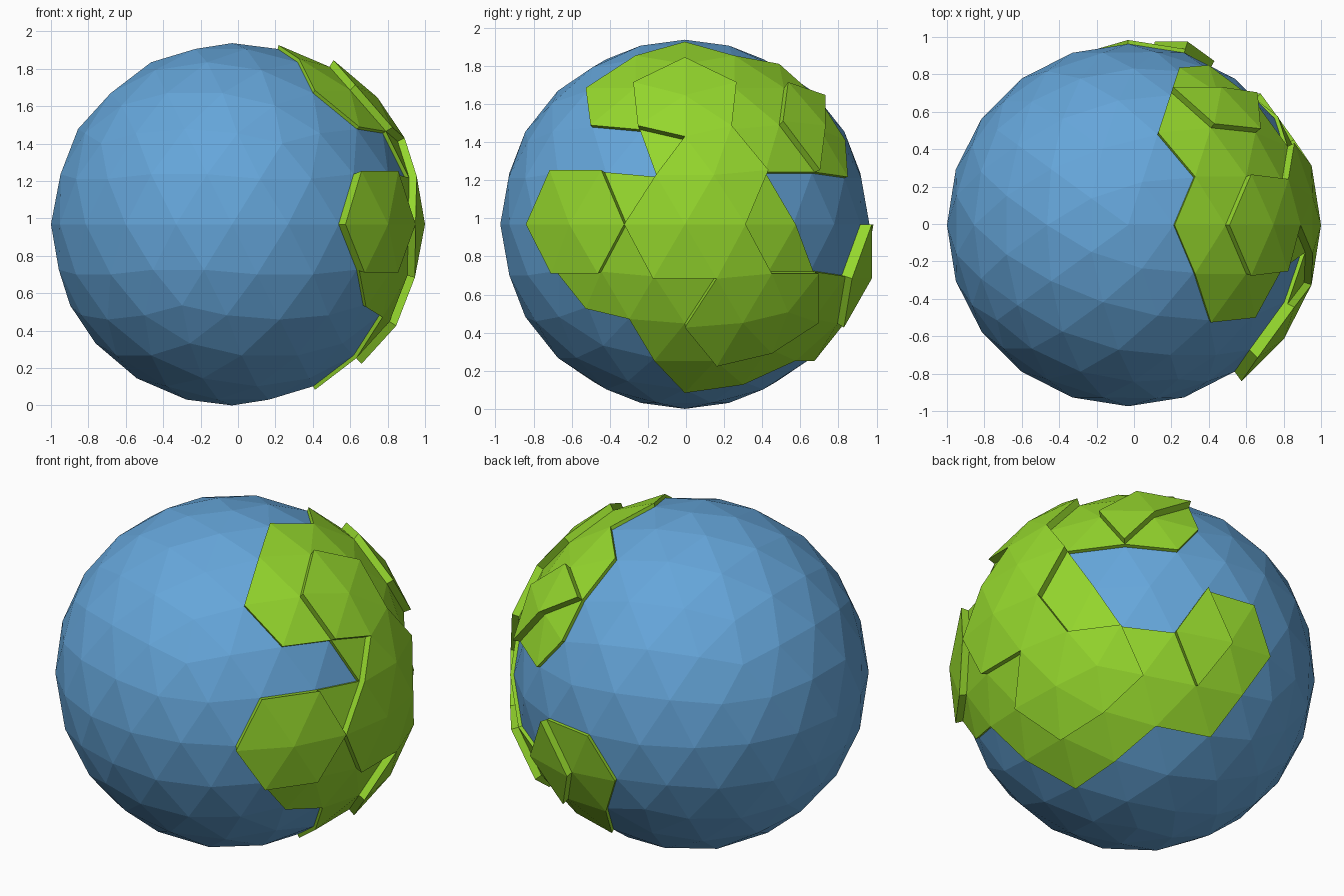
import bpy, bmesh
from mathutils import Vector

if "Cube" in bpy.data.objects:
    bpy.data.objects.remove(bpy.data.objects["Cube"])

RADIUS = 0.9685
CENTRE = Vector((-0.0315, -0.006, RADIUS))
SCALE = [1.0, 1.022, 1.065]          # sea, lowland, highland shells

# Corners of the basic icosahedron around the land side
CORNERS = {
    'T': (0, 0, 1), 'U': (0, 0, -1),
    'A': (.894, 0, .447), 'B': (.276, -.851, .447), 'C': (.276, .851, .447),
    'D': (.724, -.526, -.447), 'E': (.724, .526, -.447), 'G': (-.276, .851, -.447),
}


def material(name, rgb):
    m = bpy.data.materials.new(name)
    m.diffuse_color = (*rgb, 1)
    m.use_nodes = True
    m.node_tree.nodes["Principled BSDF"].inputs["Base Color"].default_value = m.diffuse_color
    return m


def direction(name):
    """'AB' is the midpoint of A and B; 'AB-B' the midpoint of AB and B."""
    total = Vector()
    for part in name.split('-'):
        total += sum((Vector(CORNERS[c]) for c in part), Vector()).normalized()
    return total.normalized()


def make_object(name, bm, mat):
    me = bpy.data.meshes.new(name)
    bm.to_mesh(me)
    bm.free()
    me.materials.append(mat)
    ob = bpy.data.objects.new(name, me)
    ob.location = CENTRE
    bpy.context.collection.objects.link(ob)
    return ob


sea_blue = material("sea blue", (0.13, 0.38, 0.70))
land_green = material("land green", (0.30, 0.68, 0.026))

# Globe grid
globe = bmesh.new()
bmesh.ops.create_icosphere(globe, subdivisions=3, radius=RADIUS)


def vert(name):
    d = direction(name)
    return max(globe.verts, key=lambda v: v.co.dot(d))


# Lowland: fans of triangles around the named grid points
LOW = ("TA TA-AB TC-AC AC AC-C A TA-A AD AE AE-E AD-AE A-AE AD-BD AD-D "
       "DE DE-EU E-EU E-EG EG CG-EG DE-E E")
# Highland: fans plus single triangles
HIGH = "TA-A A-AE AD-AE AD-BD DE-E E"
HIGH_TRIS = ("AE/AE-DE/AE-E CE-EG/EG/CG-EG CE-EG/CG-EG/CE-CG "
             "AC-CE/AC/AC-C AC/TC-AC/AC-C TC-AC/TC-C/AC-C")

level = {f: 0 for f in globe.faces}
for value, names in ((1, LOW), (2, HIGH)):
    for n in names.split():
        for f in vert(n).link_faces:
            level[f] = value
for tri in HIGH_TRIS.split():
    corners = {vert(n) for n in tri.split('/')}
    for f in globe.faces:
        if set(f.verts) == corners:
            level[f] = 2

# Land: lifted triangles and the cliffs between levels
land = bmesh.new()
cache = {}


def lifted(v, lv):
    if (v, lv) not in cache:
        cache[(v, lv)] = land.verts.new(v.co * SCALE[lv])
    return cache[(v, lv)]


for f, lv in level.items():
    if lv == 0:
        continue
    land.faces.new([lifted(v, lv) for v in f.verts])
    for loop in f.loops:
        other = level[loop.link_loop_radial_next.face]
        if other < lv:
            a, b = loop.vert, loop.link_loop_next.vert
            land.faces.new([lifted(b, lv), lifted(a, lv),
                            lifted(a, other), lifted(b, other)])

# Sea: remaining triangles of the globe
bmesh.ops.delete(globe, geom=[f for f, lv in level.items() if lv], context='FACES')
make_object("sea", globe, sea_blue)
make_object("land", land, land_green)
